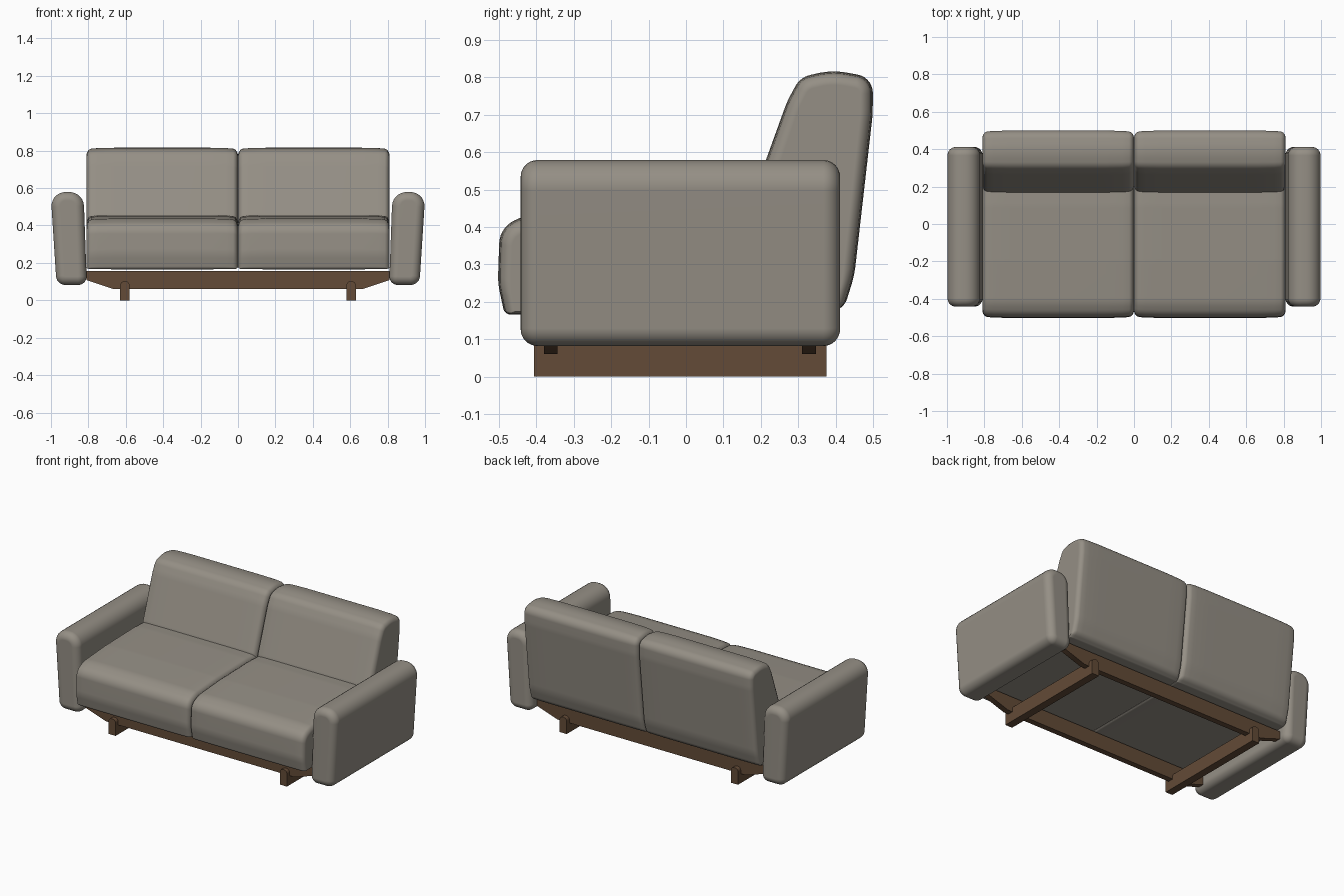
import bpy, bmesh, math
from mathutils import Vector

if "Cube" in bpy.data.objects:
    bpy.data.objects.remove(bpy.data.objects["Cube"])


def material(name, rgb):
    m = bpy.data.materials.new(name)
    m.diffuse_color = (*rgb, 1)
    m.use_nodes = True
    m.node_tree.nodes["Principled BSDF"].inputs["Base Color"].default_value = m.diffuse_color
    return m


FABRIC = material("warm grey fabric", (0.30, 0.275, 0.235))
WOOD = material("brown wood", (0.125, 0.07, 0.038))


def rounded(corners, d=0.0, steps=7):
    """Polygon of (u, v, radius) corners, shrunk by d, with arcs at the corners."""
    n = len(corners)
    p = [Vector(c[:2]) for c in corners]
    area = sum(p[i].x * p[(i + 1) % n].y - p[(i + 1) % n].x * p[i].y for i in range(n))
    side = 1 if area > 0 else -1
    out = []
    for i in range(n):
        a = (p[i] - p[i - 1]).normalized()
        b = (p[(i + 1) % n] - p[i]).normalized()
        na, nb = Vector((-a.y, a.x)) * side, Vector((-b.y, b.x)) * side
        turn = a.x * b.y - a.y * b.x
        convex = turn * side > 0
        miter = (na + nb) / (1 + na.dot(nb))
        r = corners[i][2]
        if r == 0:
            out.append(p[i] + miter * d)
            continue
        r = max(r - d, 0.003) if convex else r + d
        s = 1 if convex else -1
        center = p[i] + miter * (d + s * r)
        ang = math.atan2(turn, a.dot(b))
        start = -na * s * r
        for k in range(steps + 1):
            t = ang * k / steps
            c, sn = math.cos(t), math.sin(t)
            out.append(center + Vector((start.x * c - start.y * sn, start.x * sn + start.y * c)))
    return out


def loft(name, corners, axis, lo, hi, ends, mat, keep_base=0.0):
    """Extrude a rounded profile from lo to hi; ends = (distance from end, inset)."""
    rings = [(lo + e, d) for e, d in ends] + [(hi - e, d) for e, d in reversed(ends)]
    vmin = min(c[1] for c in corners)
    height = max(c[1] for c in corners) - vmin
    bm = bmesh.new()
    loops = []
    for w, d in rings:
        loop = []
        for q in rounded(corners, d):
            v = q.y - keep_base * d * max(0, 1 - (q.y - vmin) / height)
            co = (w, q.x, v) if axis == 'X' else (q.x, w, v)
            loop.append(bm.verts.new(co))
        loops.append(loop)
    n = len(loops[0])
    for A, B in zip(loops, loops[1:]):
        for i in range(n):
            j = (i + 1) % n
            bm.faces.new((A[i], A[j], B[j], B[i]))
    bm.faces.new(loops[0])
    bm.faces.new(loops[-1])
    bmesh.ops.recalc_face_normals(bm, faces=bm.faces)
    me = bpy.data.meshes.new(name)
    bm.to_mesh(me)
    bm.free()
    me.materials.append(mat)
    ob = bpy.data.objects.new(name, me)
    bpy.context.collection.objects.link(ob)
    bpy.ops.object.select_all(action='DESELECT')
    ob.select_set(True)
    bpy.context.view_layer.objects.active = ob
    bpy.ops.object.shade_smooth_by_angle(angle=math.radians(32))
    wn = ob.modifiers.new("weighted normals", 'WEIGHTED_NORMAL')
    wn.keep_sharp = True
    return ob


# Side profiles (y, z, radius) of the cushions
SEAT = [(-0.485, 0.166, .02), (-0.503, 0.25, .2), (-0.498, 0.40, .07), (-0.42, 0.435, .15),
        (-0.2, 0.45, .5), (0.1, 0.456, .5), (0.25, 0.45, .02), (0.25, 0.166, .01)]
BACK = [(0.17, 0.17, .01), (0.167, 0.45, .1), (0.27, 0.735, .25), (0.305, 0.80, .06),
        (0.39, 0.82, .2), (0.50, 0.80, .05), (0.499, 0.70, .3), (0.45, 0.27, .3),
        (0.425, 0.19, .05), (0.39, 0.17, .02)]
CUSHION_END = [(0, .034), (.004, .022), (.012, .011), (.025, .005), (.06, .002), (.15, 0)]

# Arm cross-section (x, z, radius), leaning outwards
ARM = [(0.808, 0.082, .045), (0.970, 0.082, .05), (1.002, 0.579, .075), (0.826, 0.579, .078)]
R = 0.045
ARM_END = [(R * (1 - math.sin(t)), R * (1 - math.cos(t)))
           for t in [math.pi / 2 * (1 - k / 8) for k in range(9)]]

# Sled runner cross-section
RUNNER = [(-0.025, 0, 0), (0.025, 0, 0), (0.025, 0.102, .022), (-0.025, 0.102, .022)]

for s, label in ((-1, "left"), (1, "right")):
    lo, hi = sorted((s * 0.001, s * 0.81))
    loft(label + "_seat_cushion", SEAT, 'X', lo, hi, CUSHION_END, FABRIC, 0.85)
    loft(label + "_back_cushion", BACK, 'X', lo, hi, CUSHION_END, FABRIC, 0.85)
    loft(label + "_armrest", [(s * x, z, r) for x, z, r in ARM], 'Y',
         -0.442, 0.412, ARM_END, FABRIC)
    loft(label + "_runner", [(x + s * 0.605, z, r) for x, z, r in RUNNER], 'Y',
         -0.406, 0.375, [(0, 0)], WOOD)

# Long rails with slanted lower ends
RAIL = [(-0.81, 0.158, 0), (-0.81, 0.108, 0), (-0.665, 0.06, 0),
        (0.665, 0.06, 0), (0.81, 0.108, 0), (0.81, 0.158, 0)]
for name, y in (("front_rail", -0.38), ("back_rail", 0.31)):
    loft(name, RAIL, 'Y', y, y + 0.037, [(0, 0)], WOOD)
